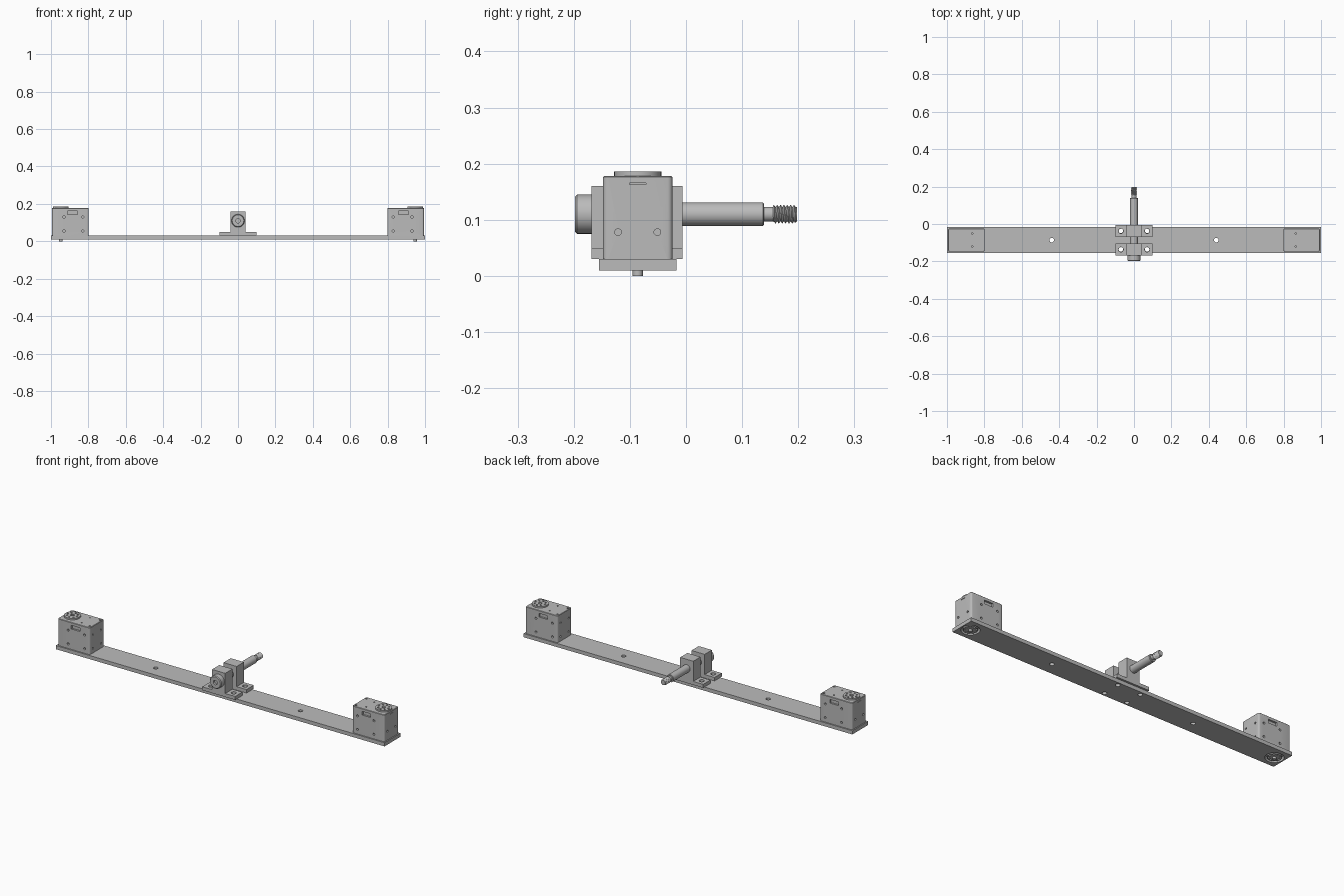
import bpy, bmesh, math
from math import pi, cos, sin
from mathutils import Matrix, Vector

if "Cube" in bpy.data.objects:
    bpy.data.objects.remove(bpy.data.objects["Cube"])

grey = bpy.data.materials.new("machined_grey")
grey.use_nodes = True
COLOUR = (0.5, 0.5, 0.5, 1)
grey.diffuse_color = COLOUR
grey.node_tree.nodes["Principled BSDF"].inputs["Base Color"].default_value = COLOUR

MID = -0.086          # centre line of the bar in y
SHAFT_Z = 0.11


def finish(name, bm, smooth=True):
    bmesh.ops.recalc_face_normals(bm, faces=bm.faces)
    me = bpy.data.meshes.new(name)
    bm.to_mesh(me)
    bm.free()
    me.materials.append(grey)
    ob = bpy.data.objects.new(name, me)
    bpy.context.collection.objects.link(ob)
    if smooth:
        shade(ob)
    return ob


def shade(ob):
    bpy.ops.object.select_all(action='DESELECT')
    ob.select_set(True)
    bpy.context.view_layer.objects.active = ob
    bpy.ops.object.shade_smooth_by_angle(angle=math.radians(35))


def add_box(bm, x0, x1, y0, y1, z0, z1):
    size = Vector((x1 - x0, y1 - y0, z1 - z0))
    mid = Vector((x0 + x1, y0 + y1, z0 + z1)) / 2
    return bmesh.ops.create_cube(bm, size=1, matrix=Matrix.Translation(mid) @ Matrix.Diagonal(size).to_4x4())


def add_cyl(bm, centre, axis, r, length, sides=24):
    turn = {'X': Matrix.Rotation(pi / 2, 4, 'Y'), 'Y': Matrix.Rotation(pi / 2, 4, 'X'),
            'Z': Matrix.Identity(4)}[axis]
    bmesh.ops.create_cone(bm, cap_ends=True, segments=sides, radius1=r, radius2=r,
                          depth=length, matrix=Matrix.Translation(centre) @ turn)


def cut(ob, cutter_bm):
    """Subtract the cutter mesh, keep the result and drop the cutter."""
    cutter = finish("cutter", cutter_bm, False)
    cutter.hide_render = True
    mod = ob.modifiers.new("holes", 'BOOLEAN')
    mod.object, mod.solver = cutter, 'EXACT'
    me = bpy.data.meshes.new_from_object(ob.evaluated_get(bpy.context.evaluated_depsgraph_get()))
    ob.modifiers.clear()
    ob.data = me
    bpy.data.objects.remove(cutter)
    shade(ob)


def lathe_y(name, profile, sides=32):
    """Closed turned part around the shaft axis; profile is (y, radius)."""
    bm = bmesh.new()
    rings = [[bm.verts.new((r * cos(2 * pi * k / sides), y, SHAFT_Z + r * sin(2 * pi * k / sides)))
              for k in range(sides)] for y, r in profile]
    for a, b in zip(rings, rings[1:]):
        for k in range(sides):
            n = (k + 1) % sides
            bm.faces.new((a[k], a[n], b[n], b[k]))
    bm.faces.new(rings[0])
    bm.faces.new(rings[-1])
    return finish(name, bm)


# Long base bar with through holes
bm = bmesh.new()
add_box(bm, -1, 1, -0.155, -0.017, 0.01, 0.03)
bar = finish("base_bar", bm)
bm = bmesh.new()
for s in (-1, 1):
    add_cyl(bm, (s * 0.44, MID, 0.02), 'Z', 0.012, 0.1)
    add_cyl(bm, (s * 0.947, MID, 0.02), 'Z', 0.046, 0.1, 40)
    for y in (-0.136, -0.037):
        add_cyl(bm, (s * 0.07, y, 0.02), 'Z', 0.012, 0.1)
cut(bar, bm)

# Motor boxes at both ends, mirrored
for s, side in ((-1, "right"), (1, "left")):
    bm = bmesh.new()
    x0, x1 = sorted((s * 0.798, s * 0.994))
    add_box(bm, x0, x1, -0.148, -0.024, 0.03, 0.178)
    upright = [e for e in bm.edges if abs(e.verts[0].co.z - e.verts[1].co.z) > 0.1]
    bmesh.ops.bevel(bm, geom=upright, offset=0.009, segments=4, affect='EDGES', profile=0.5)
    rim = [e for e in bm.edges if min(v.co.z for v in e.verts) > 0.17]
    bmesh.ops.bevel(bm, geom=rim, offset=0.002, segments=1, affect='EDGES')
    box = finish(side + "_motor_box", bm)

    bm = bmesh.new()
    for y in (-0.148, -0.024):                     # front and back faces
        add_box(bm, s * 0.885 - 0.026, s * 0.885 + 0.026, y - 0.01, y + 0.01, 0.142, 0.162)
        for x in (0.83, 0.93):
            for z in (0.055, 0.13):
                add_cyl(bm, (s * x, y, z), 'Y', 0.006, 0.02, 16)
    for y in (MID - 0.035, MID + 0.035):           # end, inner and top faces
        add_cyl(bm, (s * 0.994, y, 0.078), 'X', 0.006, 0.02, 16)
        add_cyl(bm, (s * 0.865, y, 0.178), 'Z', 0.004, 0.02, 16)
        add_cyl(bm, (s * 0.81, y * 1.3 - MID * 0.3, 0.178), 'Z', 0.006, 0.012, 16)
        for z in (0.055, 0.13):
            add_cyl(bm, (s * 0.798, y, z), 'X', 0.005, 0.02, 16)
    add_box(bm, s * 0.994 - 0.006, s * 0.994 + 0.006, MID - 0.015, MID + 0.015, 0.163, 0.166)
    cut(box, bm)

    # Round output horns above and below
    for level, z, r, h in (("upper", 0.181, 0.042, 0.010), ("lower", 0.021, 0.036, 0.020)):
        bm = bmesh.new()
        add_cyl(bm, (s * 0.947, MID, z), 'Z', r, h, 40)
        horn = finish(f"{side}_{level}_horn", bm)
        face = z + h / 2 if level == "upper" else z - h / 2
        bm = bmesh.new()
        for k in range(8):
            a = 2 * pi * k / 8
            add_cyl(bm, (s * 0.947 + 0.028 * cos(a), MID + 0.028 * sin(a), face), 'Z', 0.005, 0.012, 12)
        if level == "upper":
            add_cyl(bm, (s * 0.947, MID, face), 'Z', 0.010, 0.012, 20)
        cut(horn, bm)
    bm = bmesh.new()
    add_cyl(bm, (s * 0.947, MID, 0.01), 'Z', 0.009, 0.02)
    finish(side + "_horn_pin", bm)

# Two shaft brackets: flat foot with a central upright
for name, y0, y1 in (("front_bracket", -0.168, -0.105), ("back_bracket", -0.069, -0.006)):
    outline = [(0.1, 0.03), (0.1, 0.049), (0.04, 0.049), (0.04, 0.16)]
    outline += [(-x, z) for x, z in reversed(outline)]
    bm = bmesh.new()
    face = bm.faces.new([bm.verts.new((x, y0, z)) for x, z in outline])
    ext = bmesh.ops.extrude_face_region(bm, geom=[face])
    bmesh.ops.translate(bm, vec=(0, y1 - y0, 0),
                        verts=[v for v in ext["geom"] if isinstance(v, bmesh.types.BMVert)])
    bracket = finish(name, bm)
    bm = bmesh.new()
    for s in (-1, 1):
        add_cyl(bm, (s * 0.07, (y0 + y1) / 2, 0.04), 'Z', 0.013, 0.1)
    add_cyl(bm, (0, (y0 + y1) / 2, SHAFT_Z), 'Y', 0.0205, 0.1, 32)
    cut(bracket, bm)

# Shaft with rounded head, socket and a narrow neck
lathe_y("shaft", [(-0.186, 0.012), (-0.198, 0.012), (-0.198, 0.031), (-0.194, 0.035), (-0.168, 0.035),
                  (-0.168, 0.021), (0.137, 0.021), (0.139, 0.019), (0.139, 0.013), (0.16, 0.013)])

# Helical thread: radius follows a triangle wave along the axis and angle
bm = bmesh.new()
SIDES, ROWS, PITCH, START, LENGTH = 32, 56, 0.006, 0.155, 0.043
rings = []
for j in range(ROWS + 1):
    y = START + LENGTH * j / ROWS
    taper = min(1, (START + LENGTH - y) / 0.004)
    ring = []
    for k in range(SIDES):
        phase = ((y - START) / PITCH + k / SIDES) % 1
        r = 0.0125 + 0.0045 * (1 - abs(2 * phase - 1)) * taper
        a = 2 * pi * k / SIDES
        ring.append(bm.verts.new((r * cos(a), y, SHAFT_Z + r * sin(a))))
    rings.append(ring)
for a, b in zip(rings, rings[1:]):
    for k in range(SIDES):
        n = (k + 1) % SIDES
        bm.faces.new((a[k], a[n], b[n], b[k]))
bm.faces.new(rings[0])
bm.faces.new(rings[-1])
finish("shaft_thread", bm)
